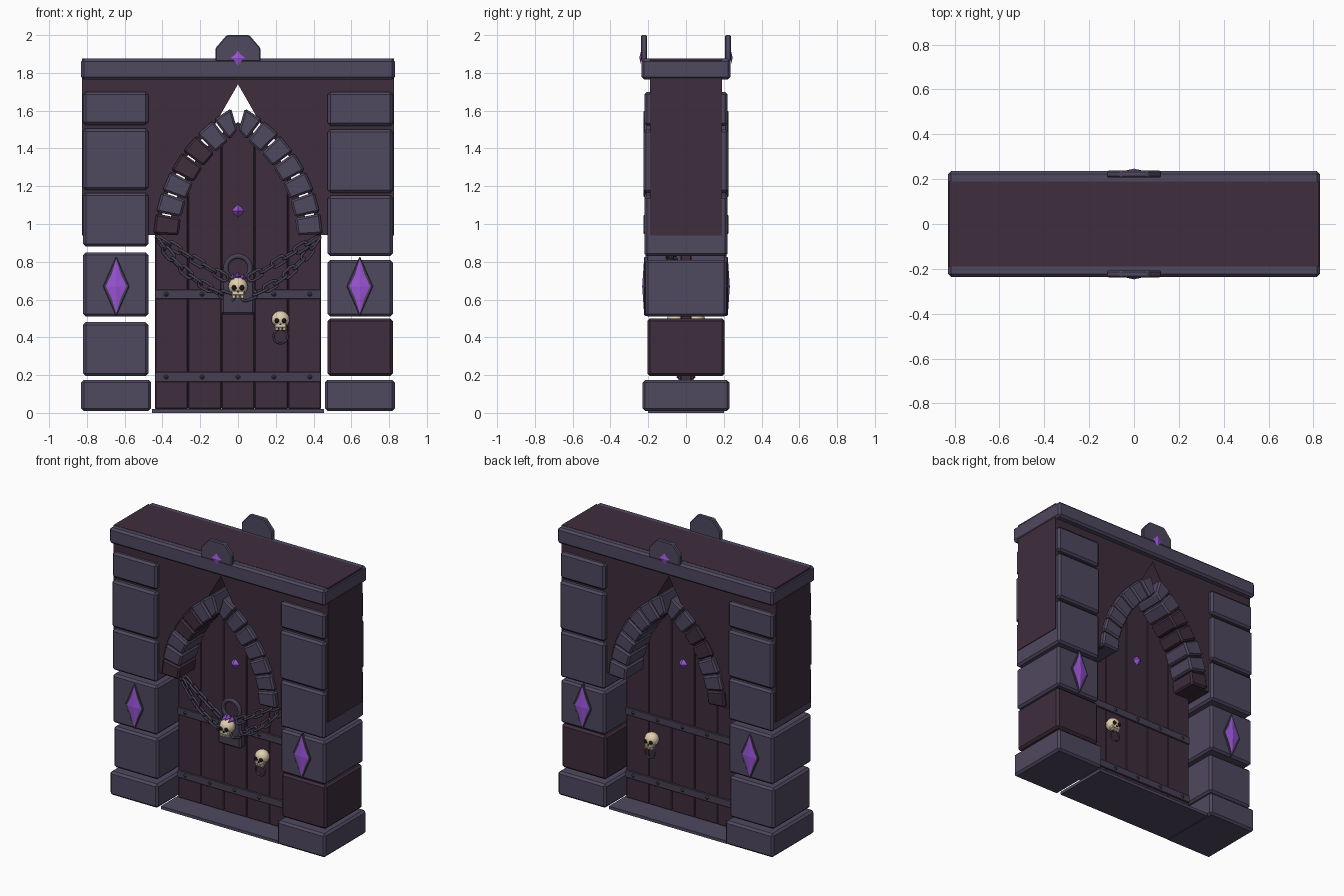
import bpy, bmesh
from math import sin, cos, pi, radians, sqrt
from mathutils import Vector, Matrix

cube = bpy.data.objects.get("Cube")
if cube:
    bpy.data.objects.remove(cube, do_unlink=True)


def material(name, rgb):
    lin = [(c / 255 / 12.92 if c < 11 else ((c / 255 + 0.055) / 1.055) ** 2.4) for c in rgb]
    m = bpy.data.materials.new(name)
    m.use_nodes = True
    m.diffuse_color = (*lin, 1)
    m.node_tree.nodes["Principled BSDF"].inputs["Base Color"].default_value = (*lin, 1)
    return m


STONE = material("slate stone", (80, 72, 96))
PLUM = material("dark plum", (62, 45, 60))
IRON = material("dark iron", (70, 63, 82))
PURPLE = material("purple crystal", (154, 84, 214))
BONE = material("bone", (226, 208, 176))
BLACK = material("socket black", (24, 19, 24))


def finish(name, bm, mat, bevel=0, smooth=False):
    bmesh.ops.recalc_face_normals(bm, faces=bm.faces)
    mesh = bpy.data.meshes.new(name)
    bm.to_mesh(mesh)
    bm.free()
    mesh.materials.append(mat)
    if smooth:
        mesh.shade_smooth()
    ob = bpy.data.objects.new(name, mesh)
    bpy.context.collection.objects.link(ob)
    if bevel:
        mod = ob.modifiers.new("bevel", "BEVEL")
        mod.width, mod.segments = bevel, 1
    return ob


def prism(name, pts, y0, y1, mat, bevel=0):
    """Extrude an x-z outline from y0 to y1."""
    bm = bmesh.new()
    face = bm.faces.new([bm.verts.new((x, y0, z)) for x, z in pts])
    ext = bmesh.ops.extrude_face_region(bm, geom=[face])["geom"]
    moved = [v for v in ext if isinstance(v, bmesh.types.BMVert)]
    bmesh.ops.translate(bm, verts=moved, vec=(0, y1 - y0, 0))
    return finish(name, bm, mat, bevel)


def box(name, x0, x1, y0, y1, z0, z1, mat, bevel=0):
    return prism(name, [(x0, z0), (x1, z0), (x1, z1), (x0, z1)], y0, y1, mat, bevel)


def star(name, x, z, y, tip, w, h, pinch, mat):
    """Four pointed faceted crystal rising from y to tip."""
    bm = bmesh.new()
    ring = []
    for i in range(8):
        a, k = i * pi / 4, (1 if i % 2 == 0 else pinch)
        ring.append(bm.verts.new((x + w * k * cos(a), y, z + h * k * sin(a))))
    apex = bm.verts.new((x, tip, z))
    bm.faces.new(ring)
    for i in range(8):
        bm.faces.new((ring[i], ring[(i + 1) % 8], apex))
    return finish(name, bm, mat)


def tube_ring(name, radius, wire, stretch, matrix, mat, n=12, m=6):
    """Closed ring in the local x-z plane, lengthened along x."""
    bm = bmesh.new()
    rows = []
    for i in range(n):
        a = 2 * pi * (i + 0.5) / n
        shift = stretch if cos(a) > 0 else -stretch
        rows.append([bm.verts.new(matrix @ Vector((
            (radius + wire * cos(b)) * cos(a) + shift, wire * sin(b),
            (radius + wire * cos(b)) * sin(a)))) for b in [2 * pi * j / m for j in range(m)]])
    for i in range(n):
        p, q = rows[i], rows[(i + 1) % n]
        for j in range(m):
            k = (j + 1) % m
            bm.faces.new((p[j], p[k], q[k], q[j]))
    return finish(name, bm, mat, smooth=True)


def ball(name, loc, size, mat, seg=16):
    bm = bmesh.new()
    bmesh.ops.create_uvsphere(bm, u_segments=seg, v_segments=seg // 2 + 2, radius=1,
                              matrix=Matrix.Translation(loc) @ Matrix.Diagonal((*size, 1)))
    return finish(name, bm, mat, smooth=True)


def skull(name, x, y, z, r, s):
    """Skull facing s along y."""
    ball(name + "_cranium", (x, y, z), (r, r * 0.95, r * 0.95), BONE)
    box(name + "_cheeks", x - r * .68, x + r * .68, y, y + s * r * .8, z - r * .95, z - r * .4, BONE, .006)
    for i in (-1, 0, 1):
        cx = x + i * r * .42
        box(name + "_tooth", cx - r * .18, cx + r * .18, y + s * r * .3, y + s * r * .78,
            z - r * 1.25, z - r * .9, BONE, .003)
    for i in (-1, 1):
        ball(name + "_eye_socket", (x + i * r * .4, y + s * r * .84, z - r * .15),
             (r * .27, r * .2, r * .27), BLACK, 10)
    prism(name + "_nose", [(x - r * .13, z - r * .62), (x + r * .13, z - r * .62), (x, z - r * .38)],
          y + s * r * .7, y + s * r * .9, BLACK)


# Pillars: stacked blocks, bottom to top (low, high, half depth, material)
right_blocks = [(.01, .175, .23, STONE), (.195, .48, .205, STONE), (.51, .85, .215, STONE),
                (.88, 1.165, .22, STONE), (1.18, 1.505, .225, STONE), (1.525, 1.7, .22, STONE)]
left_blocks = [(.01, .175, .23, STONE), (.195, .5, .205, PLUM), (.51, .81, .215, STONE),
               (.83, 1.15, .22, STONE), (1.165, 1.5, .225, STONE), (1.52, 1.7, .22, STONE)]
for side, s, blocks in (("right", -1, right_blocks), ("left", 1, left_blocks)):
    for i, (z0, z1, d, mat) in enumerate(blocks):
        inner, outer = (.46, .83) if i == 0 else (.475, .82)
        box(f"{side}_pillar_block", s * inner, s * outer, -d, d, z0, z1, mat, .014)
    # Diamond crystals on both faces of each pillar
    for f in (-1, 1):
        x, z = s * .645, .67
        prism(f"{side}_diamond_frame", [(x - .07, z), (x, z - .16), (x + .07, z), (x, z + .16)],
              f * .2, f * .222, IRON, .004)
        star(f"{side}_diamond_crystal", x, z, f * .222, f * .232, .055, .145, .62, PURPLE)

# Arch geometry: two arcs meeting in a point
AX, AZ = .373, .9


def arc(r, deg):
    return r * cos(radians(deg)) - AX, AZ + r * sin(radians(deg))


# Wall with pointed opening
half = [arc(.79, 3 + 47 * i / 6) for i in range(7)]
opening = half + [(0, 1.74)] + [(-x, z) for x, z in reversed(half)]
prism("upper_wall", [(.825, .94)] + opening + [(-.825, .94), (-.825, 1.877), (.825, 1.877)],
      -.19, .19, PLUM)

# Arch stones
for s in (-1, 1):
    for i in range(7):
        a0, a1 = 3 + i * 8.2 + .3, 3 + (i + 1) * 8.2 - .3
        pts = [arc(.688, a0), arc(.822, a0), arc(.822, a1), arc(.688, a1)]
        pts = [(s * max(x, .003), z) for x, z in pts]
        plum = s < 0 and i in (0, 3, 4)
        d = .212 if plum else .225 - .005 * (i % 2)
        prism("arch_stone", pts, -d, d, PLUM if plum else STONE, .011)

# Lintel, crests and threshold
box("lintel", -.83, .83, -.236, .236, 1.765, 1.875, STONE, .014)
box("threshold", -.455, .455, -.2, .2, 0, .02, STONE)
crest = [(-.12, 1.86), (.12, 1.86), (.12, 1.93), (.06, 2), (-.06, 2), (-.12, 1.93)]
for f in (-1, 1):
    prism("crest", crest, f * .207, f * .238, STONE, .006)
    star("crest_crystal", 0, 1.88, f * .237, f * .247, .042, .042, .6, PURPLE)


# Door planks follow the arch
def door_top(x):
    k = .74 ** 2 - (abs(x) + AX) ** 2
    return max(.96, AZ + sqrt(max(k, 0)))


for i in range(5):
    x0 = -.44 + i * .176
    xs = [x0 + .176 * j / 4 for j in range(5)]
    pts = [(xs[0], .02), (xs[-1], .02)] + [(x, door_top(x)) for x in reversed(xs)]
    prism("door_plank", pts, -.03, .03, PLUM, .005)

# Door straps, rivets, crystal and knocker on both faces
for f in (-1, 1):
    for z in (.19, .628):
        box("door_strap", -.44, .44, f * .025, f * .04, z - .026, z + .026, IRON, .003)
        for i in range(-2, 3):
            star("strap_rivet", i * .19, z, f * .04, f * .05, .013, .013, .9, IRON)
    star("door_crystal", 0, 1.07, f * .028, f * .062, .034, .036, .78, PURPLE)
    skull("knocker_skull", .225, f * .055, .495, .048, f)
    tube_ring("knocker_ring", .037, .006, 0, Matrix.Translation((.225, f * .075, .405)), IRON, 16)

# Padlock with skull and crystal crown
box("padlock_body", -.09, .09, -.1, -.042, .52, .71, IRON, .012)
tube_ring("padlock_shackle", .065, .014, 0, Matrix.Translation((0, -.07, .765)), IRON, 20, 8)
skull("padlock_skull", 0, -.115, .67, .052, -1)
for i in (-1, 0, 1):
    star("crown_crystal", i * .026, .722 - abs(i) * .008, -.1, -.15, .016, .026, .75, PURPLE)

# Chains: two strands per side, links alternately turned
strands = [((.43, .93), (.27, .68), (.03, .61), 8), ((.42, .93), (.25, .82), (.06, .71), 6)]
for s in (-1, 1):
    for k, (p0, p1, p2, count) in enumerate(strands):
        a, b, c = [Vector((s * p[0], y, p[1])) for p, y in zip((p0, p1, p2), (-.05, -.09, -.1))]
        for i in range(count):
            t = (i + .5) / count
            pos = a * (1 - t) ** 2 + b * 2 * t * (1 - t) + c * t * t
            tangent = ((b - a) * (1 - t) + (c - b) * t).normalized()
            up = tangent.cross(Vector((0, 1, 0)))
            rot = Matrix((tangent, up.cross(tangent), up)).transposed().to_4x4()
            roll = Matrix.Rotation(radians(20 if i % 2 else 75), 4, "X")
            tube_ring("chain_link", .021, .008, .02, Matrix.Translation(pos) @ rot @ roll, IRON)
